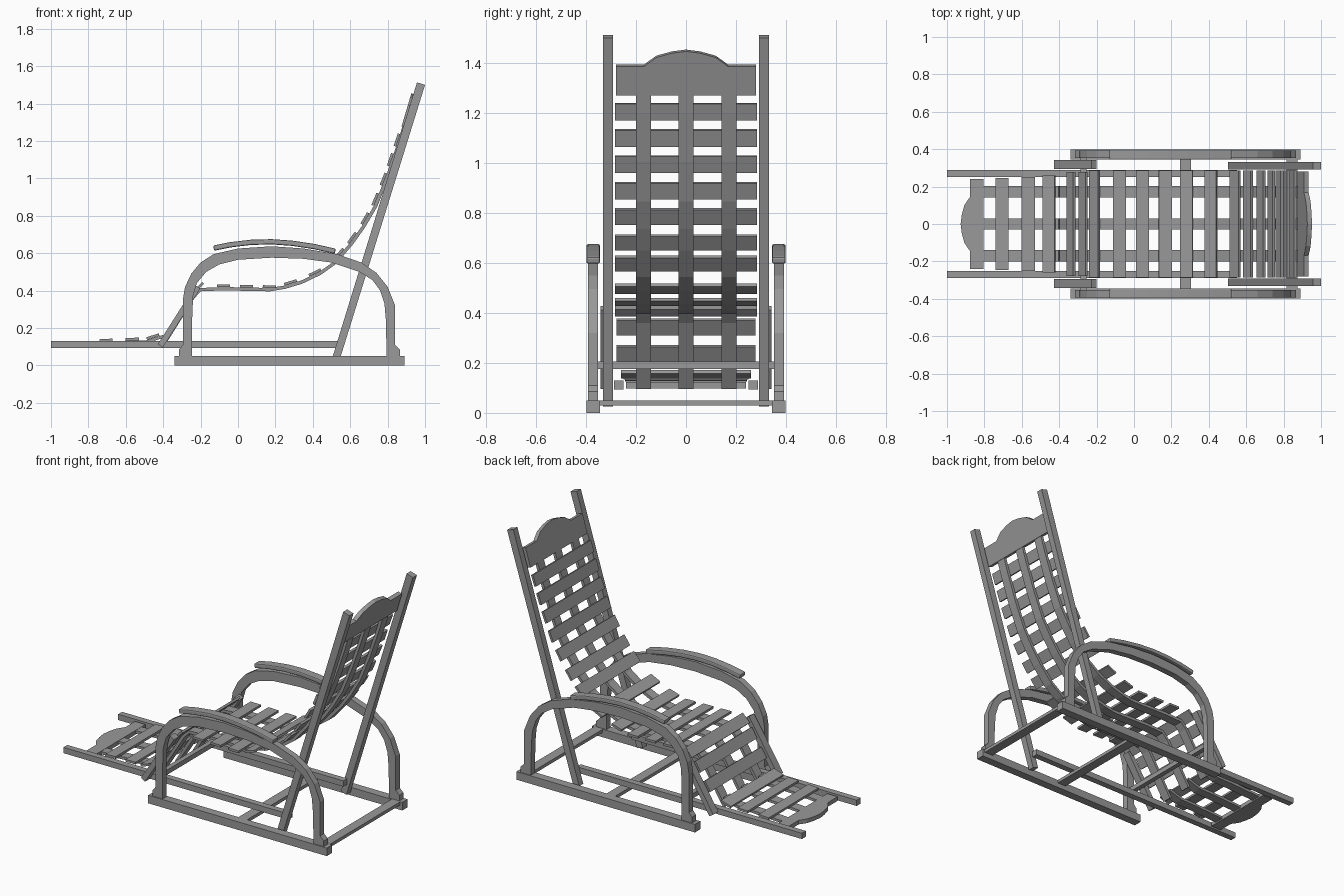
import bpy, bmesh, math
from mathutils import Vector

cube = bpy.data.objects.get("Cube")
if cube:
    bpy.data.objects.remove(cube)

wood = bpy.data.materials.new("grey wood")
wood.use_nodes = True
GREY = (0.32, 0.32, 0.32, 1)
wood.diffuse_color = GREY
wood.node_tree.nodes["Principled BSDF"].inputs["Base Color"].default_value = GREY


def prism(name, corners, depth, bevel=0):
    """Extrude a flat 3D outline along the depth vector."""
    bm = bmesh.new()
    face = bm.faces.new([bm.verts.new(c) for c in corners])
    out = bmesh.ops.extrude_face_region(bm, geom=[face])
    moved = [v for v in out["geom"] if isinstance(v, bmesh.types.BMVert)]
    bmesh.ops.translate(bm, vec=depth, verts=moved)
    bmesh.ops.recalc_face_normals(bm, faces=bm.faces)
    mesh = bpy.data.meshes.new(name)
    bm.to_mesh(mesh)
    bm.free()
    mesh.materials.append(wood)
    ob = bpy.data.objects.new(name, mesh)
    bpy.context.collection.objects.link(ob)
    if bevel:
        mod = ob.modifiers.new("soft edges", "BEVEL")
        mod.width, mod.segments, mod.limit_method = bevel, 2, "ANGLE"
    return ob


def side_profile(name, pts, y0, y1, bevel=0):
    return prism(name, [(x, y0, z) for x, z in pts], Vector((0, y1 - y0, 0)), bevel)


def pair(name, pts, y0, y1, bevel=0):
    side_profile("front_" + name, pts, -y1, -y0, bevel)
    side_profile("back_" + name, pts, y0, y1, bevel)


def box(x0, x1, z0, z1):
    return [(x0, z0), (x1, z0), (x1, z1), (x0, z1)]


def ribbon(path, half):
    """Thicken an x-z path into a closed band."""
    pts = [Vector(p) for p in path]
    up, down = [], []
    for i, p in enumerate(pts):
        t = (pts[min(i + 1, len(pts) - 1)] - pts[max(i - 1, 0)]).normalized()
        n = Vector((-t.y, t.x)) * half
        up.append(p + n)
        down.append(p - n)
    return up + down[::-1]


def slat(name, path, axis, value, half_y, lift=0.016):
    """Lay a cross slat on the path where the given coordinate has this value."""
    for a, b in zip(path, path[1:]):
        if a[axis] <= value <= b[axis]:
            a, b = Vector(a), Vector(b)
            p = a.lerp(b, (value - a[axis]) / (b[axis] - a[axis]))
            t = (b - a).normalized()
            c = p + Vector((-t.y, t.x)) * lift
            side_profile(name, ribbon([c - t * 0.035, c + t * 0.035], 0.007), -half_y, half_y)
            return


def crest(name, start, along, half_y, height, peak):
    """Board with a crowned edge, standing on start and growing along a direction."""
    t = Vector((along[0], 0, along[1])).normalized()
    n = Vector((-t.z, 0, t.x)) * 0.026
    half = [(1, 0), (1, height), (0.6, height), (0.52, height + peak * 0.28),
            (0.42, height + peak * 0.6), (0.2, height + peak * 0.88)]
    outline = half + [(0, height + peak)] + [(-y, s) for y, s in half[::-1]]
    base = Vector((start[0], 0, start[1])) - n / 2
    prism(name, [base + Vector((0, y * half_y, 0)) + t * s for y, s in outline], n)


# Base frame
pair("base_rail", box(-0.34, 0.89, 0, 0.05), 0.345, 0.398)
for name, x in (("middle_stretcher", 0.275), ("rear_stretcher", 0.845)):
    side_profile(name, box(x - 0.03, x + 0.03, 0.03, 0.05), -0.35, 0.35)
side_profile("front_leg_stretcher", box(-0.285, -0.255, 0.175, 0.205), -0.355, 0.355)

# Bent side arches
outer = [(-0.315, 0.05), (-0.315, 0.085), (-0.295, 0.11), (-0.295, 0.35), (-0.283, 0.42),
         (-0.25, 0.49), (-0.2, 0.55), (-0.13, 0.595), (0, 0.625), (0.18, 0.637), (0.35, 0.625),
         (0.53, 0.595), (0.66, 0.55), (0.74, 0.495), (0.80, 0.42), (0.84, 0.32),
         (0.84, 0.11), (0.865, 0.085), (0.865, 0.05)]
inner = [(0.795, 0.05), (0.79, 0.25), (0.783, 0.33), (0.76, 0.4), (0.72, 0.455), (0.65, 0.5),
         (0.5, 0.55), (0.35, 0.57), (0.18, 0.576), (0, 0.565), (-0.1, 0.54), (-0.17, 0.5),
         (-0.22, 0.44), (-0.24, 0.37), (-0.245, 0.25), (-0.245, 0.05)]
pair("arch", outer + inner, 0.352, 0.392)

# Armrests
arm = [(-0.13, 0.627), (-0.04, 0.645), (0.07, 0.658), (0.18, 0.661), (0.29, 0.653),
       (0.41, 0.635), (0.52, 0.61)]
pair("armrest", ribbon(arm, 0.014), 0.344, 0.399, 0.007)

# Back posts, leg posts and sliding footrest rails
pair("back_post", [(0.503, 0.037), (0.542, 0.025), (1.0, 1.5), (0.957, 1.513)], 0.292, 0.332)
pair("leg_post", ribbon([(-0.415, 0.105), (-0.215, 0.42)], 0.016), 0.294, 0.343)
pair("footrest_rail", box(-1, 0.55, 0.094, 0.13), 0.25, 0.289)

# Lengthwise strips under the seat, back and footrest
seat = [(-0.405, 0.1), (-0.24, 0.365), (-0.2, 0.405), (-0.08, 0.41), (0.17, 0.405),
        (0.25, 0.418), (0.34, 0.445), (0.44, 0.493), (0.52, 0.55), (0.61, 0.655),
        (0.67, 0.74), (0.735, 0.85), (0.8, 1.01), (0.865, 1.2), (0.895, 1.3)]
foot = [(-0.83, 0.112), (-0.6, 0.124), (-0.49, 0.126), (-0.4, 0.155)]
for i, y in enumerate((-0.17, 0, 0.172)):
    side_profile(f"seat_strip_{i + 1}", ribbon(seat, 0.009), y - 0.03, y + 0.03)
    side_profile(f"footrest_strip_{i + 1}", ribbon(foot, 0.008), y - 0.03, y + 0.03)

# Cross slats
for z in (0.23, 0.335):
    slat("leg_slat", seat, 1, z, 0.278)
for x in (-0.2, -0.078, 0.045, 0.167, 0.285, 0.418):
    slat("seat_slat", seat, 0, x, 0.285)
for z in (0.5875, 0.6725, 0.7775, 0.8825, 0.99, 1.095, 1.2):
    slat("back_slat", seat, 1, z, 0.285)
for x, w in ((-0.705, 0.245), (-0.565, 0.25), (-0.45, 0.26)):
    slat("footrest_slat", foot, 0, x, w)

# Crowned end boards
crest("headboard", (0.887, 1.275), (0.052, 0.175), 0.28, 0.12, 0.063)
crest("footboard", (-0.805, 0.11), (-1, 0), 0.24, 0.072, 0.05)
